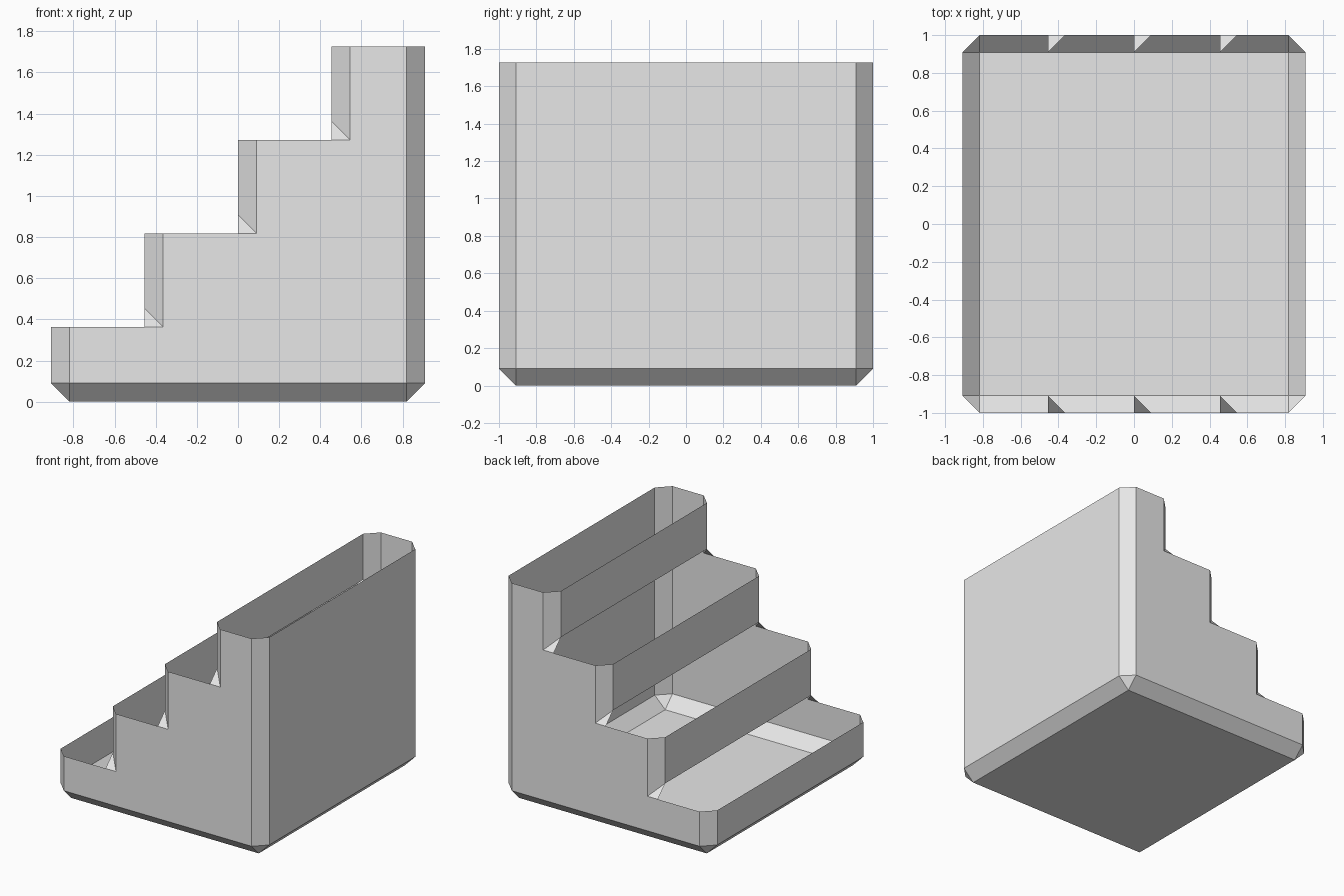
import bpy
import bmesh
from mathutils import Vector

old = bpy.data.objects.get("Cube")
if old:
    bpy.data.objects.remove(old)

U = 1 / 11            # one chamfer width; all sizes below are in this unit
X, Y, TOP = 10, 11, 19
STEPS = [(-5, 4), (0, 9), (5, 14)]   # riser x, and height of the step below it

grey = bpy.data.materials.new("light grey")
grey.use_nodes = True
grey.diffuse_color = (0.8, 0.8, 0.8, 1)
grey.node_tree.nodes["Principled BSDF"].inputs["Base Color"].default_value = (0.8, 0.8, 0.8, 1)


def build(name, faces):
    """Make an object from (points, outward direction) pairs."""
    bm = bmesh.new()
    for pts, out in faces:
        f = bm.faces.new([bm.verts.new(Vector(p) * U) for p in pts])
        f.normal_update()
        if f.normal.dot(Vector(out)) < 0:
            f.normal_flip()
    bmesh.ops.remove_doubles(bm, verts=bm.verts, dist=1e-4)
    me = bpy.data.meshes.new(name)
    bm.to_mesh(me)
    bm.free()
    me.materials.append(grey)
    ob = bpy.data.objects.new(name, me)
    bpy.context.collection.objects.link(ob)
    return ob


def both_ends(faces):
    """Repeat faces mirrored front to back."""
    flip = lambda p: (p[0], -p[1], p[2])
    return faces + [([flip(p) for p in pts], flip(out)) for pts, out in faces]


# Floor with chamfered rim and corners
rim = [([(-9, -10, 0), (9, -10, 0), (9, -11, 1), (-9, -11, 1)], (0, -1, -1))]
for s in (-1, 1):
    rim.append(([(s * 9, -10, 0), (s * 10, -10, 1), (s * 9, -11, 1)], (s, -1, -1)))
floor = [([(-9, -10, 0), (9, -10, 0), (9, 10, 0), (-9, 10, 0)], (0, 0, -1))]
for s in (-1, 1):
    floor.append(([(s * 9, -10, 0), (s * 9, 10, 0), (s * 10, 10, 1), (s * 10, -10, 1)], (s, 0, -1)))
build("floor", floor + both_ends(rim))

# Stepped walls at the front and back
outline = [(-9, 4), (-9, 1), (9, 1), (9, TOP)]
for x, z in reversed(STEPS):
    outline += [(x + 1, z + 5), (x + 1, z), (x, z)]
for name, s in (("front_wall", -1), ("back_wall", 1)):
    build(name, [([(x, s * Y, z) for x, z in outline], (0, s, 0))])

# Tall and low end walls with chamfered vertical corners
for name, s, top in (("tall_wall", 1, TOP), ("low_wall", -1, 4)):
    wall = [([(s * X, -10, 1), (s * X, 10, 1), (s * X, 10, top), (s * X, -10, top)], (s, 0, 0))]
    corner = [([(s * 9, -Y, 1), (s * X, -10, 1), (s * X, -10, top), (s * 9, -Y, top)], (s, -1, 0))]
    build(name, wall + both_ends(corner))

# Risers with chamfered ends and small corner gussets; the treads are open
for i, (x, z) in enumerate(STEPS, 1):
    t = z + 5
    panel = [([(x, -10, z + 1), (x, 10, z + 1), (x, 10, t), (x, -10, t)], (-1, 0, 0))]
    ends = [
        ([(x + 1, -Y, z), (x, -10, z + 1), (x, -10, t), (x + 1, -Y, t)], (-1, -1, 0)),
        ([(x, -Y, z), (x + 1, -Y, z), (x, -10, z + 1)], (0, -1, 1)),
    ]
    build(f"riser_{i}", panel + both_ends(ends))
